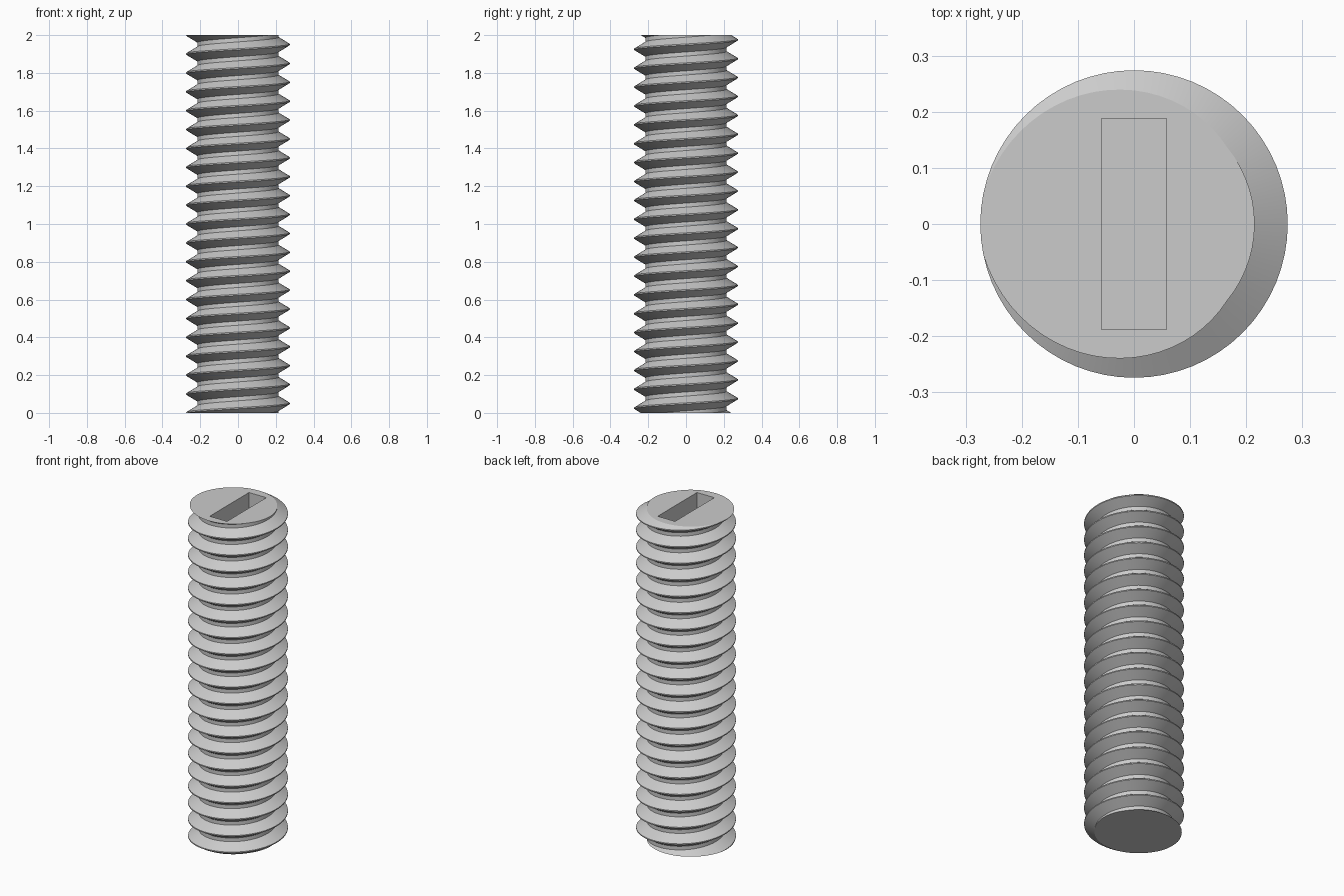
import bpy, bmesh, math

if "Cube" in bpy.data.objects:
    bpy.data.objects.remove(bpy.data.objects["Cube"])

HEIGHT = 2.0
TURNS = 20
PITCH = HEIGHT / TURNS
CREST, ROOT = 0.274, 0.215
SEG = 64

steel = bpy.data.materials.new("steel grey")
steel.diffuse_color = (0.6, 0.6, 0.6, 1)
steel.use_nodes = True
steel.node_tree.nodes["Principled BSDF"].inputs["Base Color"].default_value = steel.diffuse_color

# One thread tooth: narrow crest, sloped flank, flat root (fraction of pitch, radius)
profile = [(-0.033, CREST), (0.033, CREST), (0.39, ROOT), (0.61, ROOT)]

# Right-handed helical surface, longer than needed at both ends
bm = bmesh.new()
steps = SEG * (TURNS + 4)
rows = []
for s in range(steps):
    a = math.tau * s / SEG
    z0 = PITCH * (s / SEG - 2.5)
    rows.append([bm.verts.new((r * math.cos(a), r * math.sin(a), z0 + f * PITCH))
                 for f, r in profile])
for s in range(steps - SEG - 1):
    lower = rows[s] + [rows[s + SEG][0]]
    ahead = rows[s + 1] + [rows[s + SEG + 1][0]]
    for k in range(4):
        bm.faces.new((lower[k], ahead[k], ahead[k + 1], lower[k + 1]))

# Trim both ends flat and cap them
for z, n in ((0, -1), (HEIGHT, 1)):
    bmesh.ops.bisect_plane(bm, geom=bm.verts[:] + bm.edges[:] + bm.faces[:],
                           dist=1e-6, plane_co=(0, 0, z), plane_no=(0, 0, n),
                           clear_outer=True)
    loose = [v for v in bm.verts if not v.link_faces]
    bmesh.ops.delete(bm, geom=loose, context='VERTS')
    rim = [e for e in bm.edges if e.is_boundary
           and all(abs(v.co.z - z) < 1e-4 for v in e.verts)]
    bmesh.ops.edgeloop_fill(bm, edges=rim)
bmesh.ops.recalc_face_normals(bm, faces=bm.faces[:])

mesh = bpy.data.meshes.new("threaded_rod")
bm.to_mesh(mesh)
bm.free()
rod = bpy.data.objects.new("threaded_rod", mesh)
bpy.context.collection.objects.link(rod)
mesh.materials.append(steel)

# Driver slot cut into the top
DEPTH = 0.2
bpy.ops.mesh.primitive_cube_add(size=1, location=(0, 0, HEIGHT))
slot = bpy.context.object
slot.name = "slot_cutter"
slot.scale = (0.116, 0.376, DEPTH * 2)
slot.hide_render = True
slot.data.materials.append(steel)

mod = rod.modifiers.new("slot", 'BOOLEAN')
mod.operation = 'DIFFERENCE'
mod.solver = 'EXACT'
mod.object = slot
bpy.ops.object.select_all(action='DESELECT')
rod.select_set(True)
bpy.context.view_layer.objects.active = rod
bpy.ops.object.modifier_apply(modifier=mod.name)
bpy.data.objects.remove(slot)
bpy.ops.object.shade_smooth_by_angle(angle=math.radians(30))
